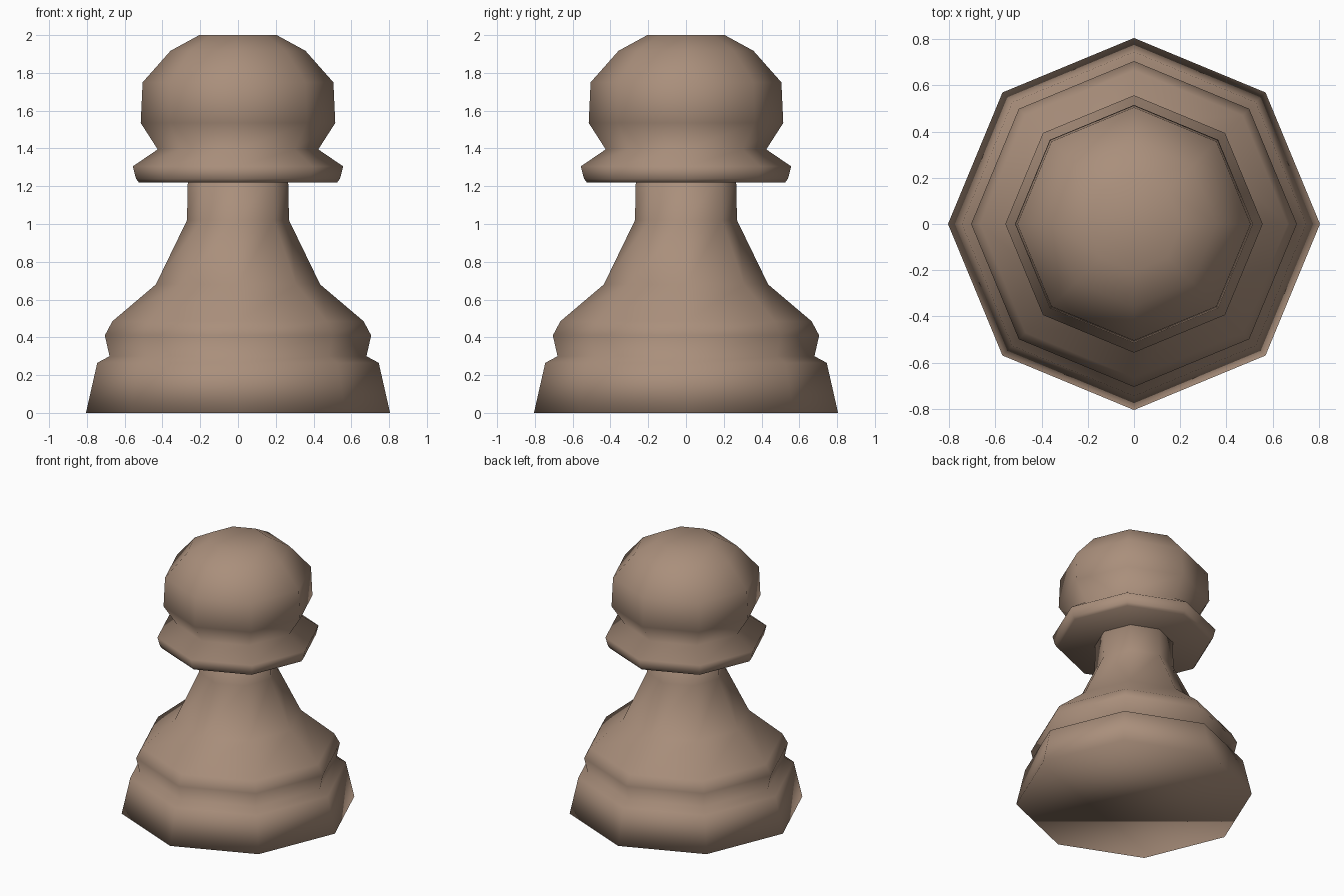
import bpy, bmesh, math

if "Cube" in bpy.data.objects:
    bpy.data.objects.remove(bpy.data.objects["Cube"])

wood = bpy.data.materials.new("light_brown")
wood.diffuse_color = (0.40, 0.275, 0.20, 1)
wood.use_nodes = True
wood.node_tree.nodes["Principled BSDF"].inputs["Base Color"].default_value = wood.diffuse_color


def lathe(name, profile, sides=8):
    """Closed turned part from (radius, height) points."""
    bm = bmesh.new()
    rings = []
    for r, z in profile:
        rings.append([bm.verts.new((r * math.cos(2 * math.pi * i / sides),
                                    r * math.sin(2 * math.pi * i / sides), z))
                      for i in range(sides)])
    for a, b in zip(rings, rings[1:]):
        for i in range(sides):
            j = (i + 1) % sides
            bm.faces.new((a[i], a[j], b[j], b[i]))
    bm.faces.new(rings[0][::-1])
    bm.faces.new(rings[-1])
    for f in bm.faces:
        f.smooth = True
    mesh = bpy.data.meshes.new(name)
    bm.to_mesh(mesh)
    bm.free()
    mesh.materials.append(wood)
    obj = bpy.data.objects.new(name, mesh)
    bpy.context.collection.objects.link(obj)


# stepped base rising into the neck, which ends inside the collar
lathe("base_and_neck", [(0.805, 0), (0.745, 0.265), (0.68, 0.30), (0.705, 0.41),
                        (0.665, 0.485), (0.435, 0.68), (0.27, 1.02), (0.265, 1.26)])

# collar with the rounded head on top
lathe("collar_and_head", [(0.525, 1.22), (0.54, 1.24), (0.557, 1.305), (0.425, 1.395),
                          (0.515, 1.535), (0.505, 1.75), (0.357, 1.917), (0.205, 2.0)])
